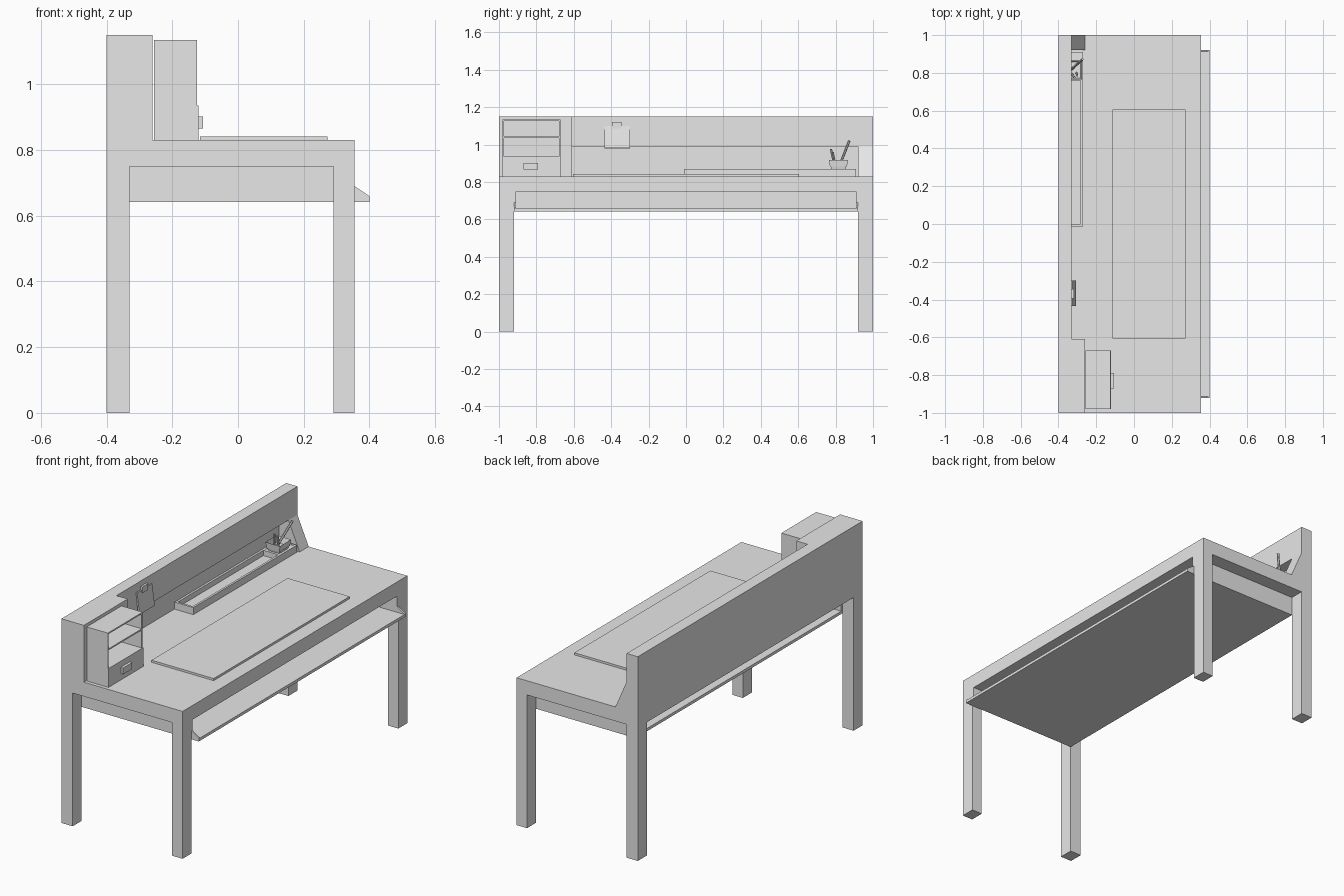
import bpy, bmesh
from mathutils import Vector

if "Cube" in bpy.data.objects:
    bpy.data.objects.remove(bpy.data.objects["Cube"])

grey = bpy.data.materials.new("light_grey")
grey.diffuse_color = (0.8, 0.8, 0.8, 1)
grey.use_nodes = True
grey.node_tree.nodes["Principled BSDF"].inputs["Base Color"].default_value = grey.diffuse_color


def finish(name, bm):
    bmesh.ops.recalc_face_normals(bm, faces=bm.faces[:])
    me = bpy.data.meshes.new(name)
    bm.to_mesh(me)
    bm.free()
    me.materials.append(grey)
    ob = bpy.data.objects.new(name, me)
    bpy.context.collection.objects.link(ob)
    return ob


def add_box(bm, x0, x1, y0, y1, z0, z1):
    vs = bmesh.ops.create_cube(bm, size=1)["verts"]
    for v in vs:
        v.co = ((x0 + x1) / 2 + v.co.x * (x1 - x0),
                (y0 + y1) / 2 + v.co.y * (y1 - y0),
                (z0 + z1) / 2 + v.co.z * (z1 - z0))


def boxes(name, *items):
    bm = bmesh.new()
    for b in items:
        add_box(bm, *b)
    return finish(name, bm)


def prism(name, profile, y0, y1):
    """Extrude an x-z profile along y."""
    bm = bmesh.new()
    f = bm.faces.new([bm.verts.new((x, y0, z)) for x, z in profile])
    r = bmesh.ops.extrude_face_region(bm, geom=[f])
    for v in r["geom"]:
        if isinstance(v, bmesh.types.BMVert):
            v.co.y = y1
    return finish(name, bm)


def rod(name, a, b, r, sides=6):
    a, b = Vector(a), Vector(b)
    bm = bmesh.new()
    bmesh.ops.create_cone(bm, cap_ends=True, segments=sides, radius1=r, radius2=r,
                          depth=(b - a).length)
    ob = finish(name, bm)
    ob.location = (a + b) / 2
    ob.rotation_mode = 'QUATERNION'
    ob.rotation_quaternion = Vector((0, 0, 1)).rotation_difference(b - a)
    return ob


# table top and four legs
boxes("table_top", (-0.4, 0.355, -1, 1, 0.75, 0.83))
for side in (-1, 1):
    y0, y1 = sorted((side * 0.92, side))
    boxes("back_leg", (-0.4, -0.33, y0, y1, 0, 0.75))
    boxes("front_leg", (0.29, 0.355, y0, y1, 0, 0.75))

# under-desk tray: floor, sloped side walls, recessed divider
boxes("tray_floor", (-0.33, 0.4, -0.92, 0.92, 0.642, 0.658))
wall = [(-0.33, 0.642), (0.4, 0.642), (0.4, 0.66), (0.355, 0.69), (0.355, 0.75), (-0.33, 0.75)]
for side in (-1, 1):
    prism("tray_side", wall, side * 0.92, side * 0.91)
boxes("tray_divider", (-0.26, -0.25, -0.91, 0.91, 0.658, 0.75))

# raised back: upper beam, thin recessed panel, wide end block, sloped end wing
boxes("back_beam", (-0.4, -0.33, -0.61, 1, 0.99, 1.15))
boxes("back_panel", (-0.4, -0.388, -0.61, 0.92, 0.83, 0.99))
boxes("end_block", (-0.4, -0.26, -1, -0.61, 0.83, 1.15))
prism("end_wing", [(-0.4, 0.83), (-0.26, 0.83), (-0.33, 0.99), (-0.4, 0.99)], 0.92, 1)

# small cabinet with two open shelves and a drawer
cx0, cx1, cy0, cy1, t = -0.256, -0.125, -0.98, -0.67, 0.008
boxes("cabinet",
      (cx0, cx0 + t, cy0, cy1, 0.83, 1.135),
      (cx0, cx1, cy0, cy0 + t, 0.83, 1.135),
      (cx0, cx1, cy1 - t, cy1, 0.83, 1.135),
      (cx0, cx1, cy0, cy1, 1.135 - t, 1.135),
      (cx0, cx1, cy0, cy1, 1.036, 1.036 + t))
boxes("drawer", (cx0, cx1 + 0.004, cy0, cy1, 0.83, 0.936))
boxes("drawer_handle", (-0.121, -0.106, -0.87, -0.79, 0.866, 0.902))

# desk mat
boxes("desk_mat", (-0.115, 0.272, -0.605, 0.605, 0.83, 0.842))

# long pencil tray in the recess
px0, px1, py0, py1, w = -0.386, -0.27, -0.012, 0.91, 0.012
boxes("pencil_tray",
      (px0, px1, py0, py1, 0.83, 0.84),
      (px0, px0 + w, py0, py1, 0.83, 0.87),
      (px1 - w, px1, py0, py1, 0.83, 0.87),
      (px0, px1, py0, py0 + w, 0.83, 0.87),
      (px0, px1, py1 - w, py1, 0.83, 0.87),
      (px0, px1, 0.76, 0.772, 0.83, 0.87),
      (px0, px1, 0.772, 0.91, 0.858, 0.868))

# tapered square pen cup, open at the top
bm = bmesh.new()
add_box(bm, -0.365, -0.275, 0.765, 0.865, 0.866, 0.917)
for v in bm.verts:
    if v.co.z < 0.88:
        v.co.x = -0.32 + (v.co.x + 0.32) * 0.75
        v.co.y = 0.815 + (v.co.y - 0.815) * 0.75
bmesh.ops.recalc_face_normals(bm, faces=bm.faces[:])
top = max(bm.faces, key=lambda f: f.calc_center_median().z)
bmesh.ops.inset_region(bm, faces=[top], thickness=0.006)
for v in top.verts:
    v.co.z -= 0.035
finish("pen_cup", bm)

# pens
rod("pen", (-0.33, 0.82, 0.885), (-0.272, 0.873, 1.02), 0.007)
rod("pen", (-0.33, 0.795, 0.885), (-0.315, 0.775, 0.975), 0.006)
rod("pen", (-0.305, 0.80, 0.885), (-0.30, 0.785, 0.96), 0.005)

# note pad hanging on the beam, with a clip
prism("note_pad", [(-0.33, 1.10), (-0.33, 1.09), (-0.318, 0.98), (-0.308, 0.982), (-0.325, 1.10)],
      -0.435, -0.30)
boxes("pad_clip", (-0.331, -0.318, -0.395, -0.345, 1.085, 1.12))
